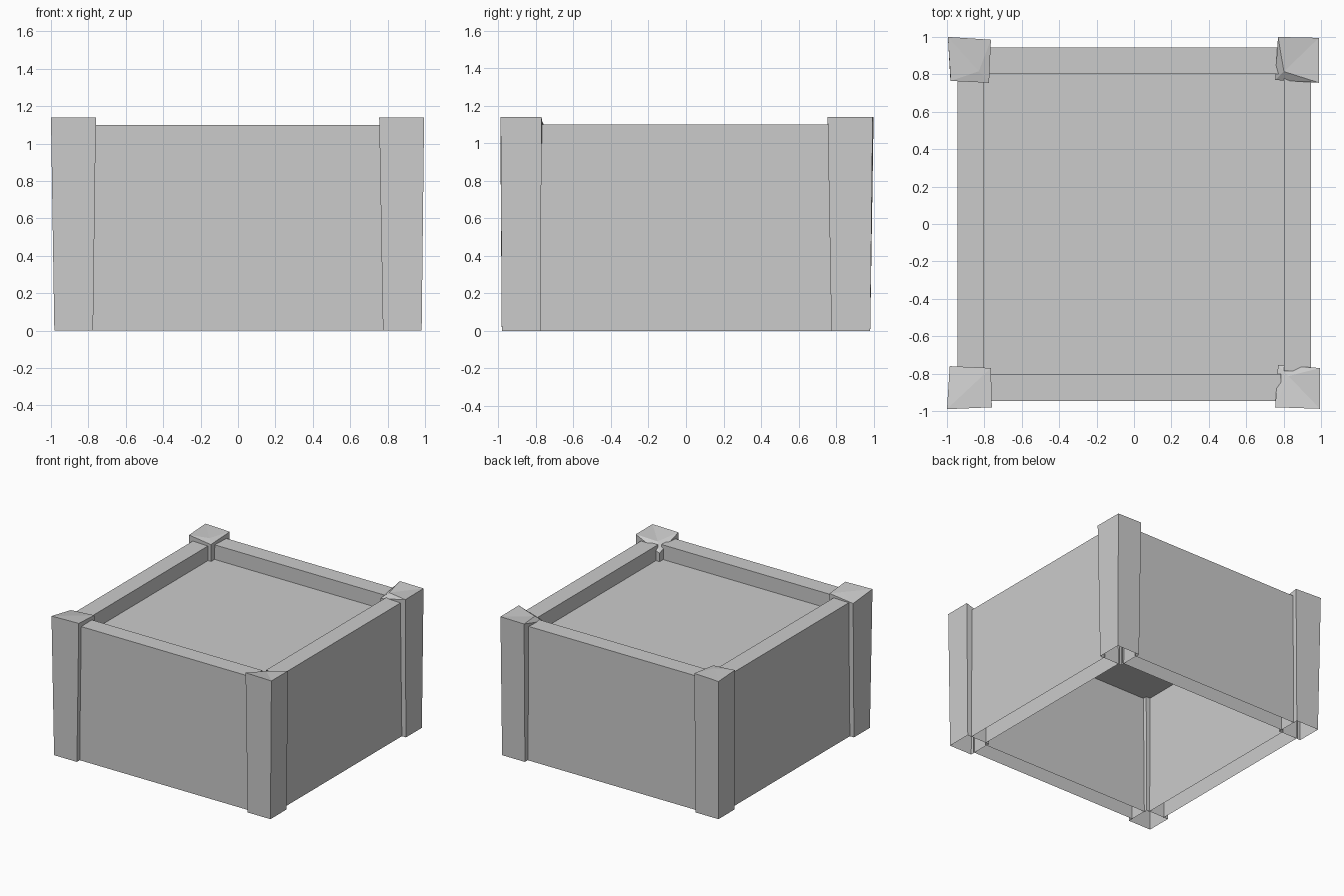
import bpy
import bmesh
from mathutils import Vector

cube = bpy.data.objects.get("Cube")
if cube:
    bpy.data.objects.remove(cube, do_unlink=True)

COLOUR = (0.6, 0.6, 0.6, 1)
grey = bpy.data.materials.new("plain_grey")
grey.use_nodes = True
grey.diffuse_color = COLOUR
grey.node_tree.nodes["Principled BSDF"].inputs["Base Color"].default_value = COLOUR


def finish(name, bm):
    mesh = bpy.data.meshes.new(name)
    bm.to_mesh(mesh)
    bm.free()
    mesh.materials.append(grey)
    obj = bpy.data.objects.new(name, mesh)
    bpy.context.collection.objects.link(obj)
    return obj


def wall(name, turns):
    """Hollow wall, open underneath and at the ends hidden by the posts."""
    bm = bmesh.new()
    half = 0.785
    profile = [(-0.945, 0), (-0.945, 1.1), (-0.803, 1.1), (-0.803, 0)]
    rows = [[bm.verts.new((x, y, z)) for y, z in profile] for x in (-half, half)]
    for i in range(len(profile) - 1):
        bm.faces.new((rows[0][i], rows[1][i], rows[1][i + 1], rows[0][i + 1]))
    for v in bm.verts:
        for _ in range(turns):
            v.co.x, v.co.y = -v.co.y, v.co.x
    return finish(name, bm)


def post(name, sx, sy, top, heights, crest_pull, crest_z):
    """Slightly crooked corner post, open underneath, with a worn inner corner.
    Corners run: outer, along x, inner, along y."""
    bm = bmesh.new()
    out, inn = 0.982, 0.775
    base = [(out, out), (inn, out), (inn, inn), (out, inn)]
    low = [bm.verts.new((sx * x, sy * y, 0)) for x, y in base]
    high = [bm.verts.new((sx * x, sy * y, z)) for (x, y), z in zip(top, heights)]
    # Crest between the flat cap and the worn inner corner
    crest_co = high[2].co.lerp(high[0].co, crest_pull)
    crest = bm.verts.new(Vector((crest_co.x, crest_co.y, crest_z)))
    for i in range(4):
        j = (i + 1) % 4
        bm.faces.new((low[i], low[j], high[j], high[i]))
        bm.faces.new((high[i], high[j], crest))
    if sx * sy < 0:
        bmesh.ops.reverse_faces(bm, faces=bm.faces)
    return finish(name, bm)


# Four side walls
for turns, side in enumerate(("front", "left", "back", "right")):
    wall(side + "_wall", turns)

# Thin filling sheet set below the rim
bm = bmesh.new()
bmesh.ops.create_grid(bm, x_segments=1, y_segments=1, size=0.803)
finish("inner_panel", bm).location.z = 0.98

# Corner posts
post("front_right_post", -1, -1,
     [(1.0, 0.99), (0.76, 0.98), (0.765, 0.77), (0.985, 0.76)],
     (1.14, 1.14, 1.125, 1.105), 0.3, 1.13)
post("front_left_post", 1, -1,
     [(0.995, 0.988), (0.755, 0.98), (0.77, 0.755), (0.995, 0.77)],
     (1.14, 1.14, 1.05, 1.14), 0.25, 1.11)
post("back_right_post", -1, 1,
     [(0.995, 1.0), (0.765, 0.985), (0.775, 0.755), (0.98, 0.765)],
     (1.14, 1.14, 1.12, 1.14), 0.25, 1.135)
post("back_left_post", 1, 1,
     [(0.988, 0.995), (0.77, 1.0), (0.755, 0.77), (0.99, 0.755)],
     (1.14, 1.14, 1.08, 1.14), 0.2, 1.125)
